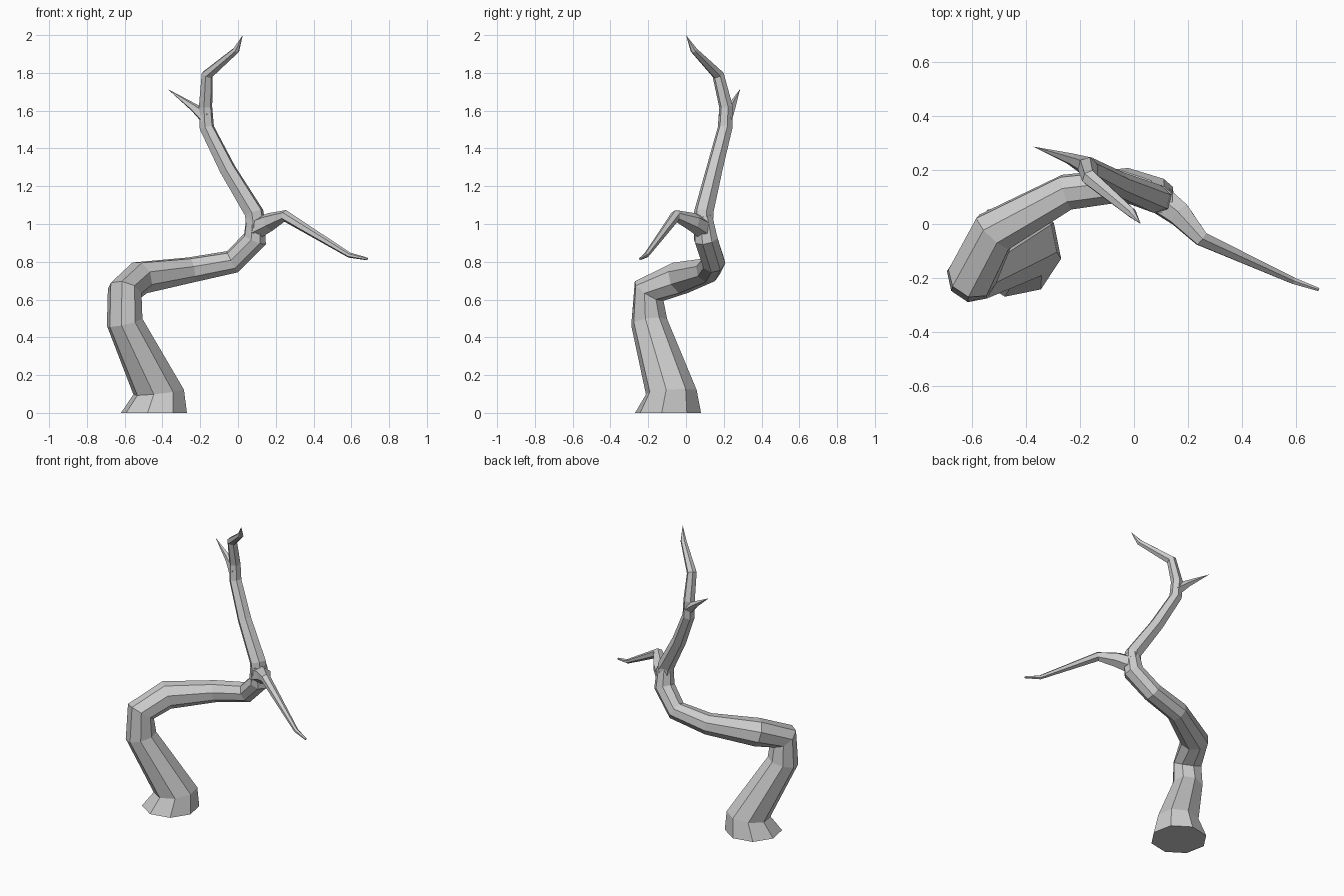
import bpy, bmesh, math
from mathutils import Vector

if "Cube" in bpy.data.objects:
    bpy.data.objects.remove(bpy.data.objects["Cube"])


def limb(name, path, sides, phase=0.0, start_dir=None, pointed=False):
    """Sweep a faceted tube along (x, y, z, radius) points without twisting."""
    pts = [Vector(p[:3]) for p in path]
    radii = [p[3] for p in path]
    segs = [(b - a).normalized() for a, b in zip(pts, pts[1:])]
    tangents = [Vector(start_dir) if start_dir else segs[0]]
    tangents += [(a + b).normalized() for a, b in zip(segs, segs[1:])]
    tangents.append(segs[-1])

    # reference axis carried from ring to ring
    up = Vector((0, 0, 1))
    axis = up.rotation_difference(tangents[0]) @ Vector((math.cos(phase), math.sin(phase), 0))
    bm = bmesh.new()
    rings = []
    last = len(pts) - 1
    for i, (p, r, t) in enumerate(zip(pts, radii, tangents)):
        if i:
            axis = tangents[i - 1].rotation_difference(t) @ axis
        if i == last and pointed:
            rings.append([bm.verts.new(p)])
            break
        side = t.cross(axis)
        rings.append([bm.verts.new(p + r * (axis * math.cos(a) + side * math.sin(a)))
                      for a in (2 * math.pi * k / sides for k in range(sides))])

    for lo, hi in zip(rings, rings[1:]):
        for k in range(sides):
            n = (k + 1) % sides
            if len(hi) == 1:
                bm.faces.new((lo[k], lo[n], hi[0]))
            else:
                bm.faces.new((lo[k], lo[n], hi[n], hi[k]))
    bm.faces.new(rings[0][::-1])
    if not pointed:
        bm.faces.new(rings[-1])
    bmesh.ops.recalc_face_normals(bm, faces=bm.faces)
    mesh = bpy.data.meshes.new(name)
    bm.to_mesh(mesh)
    bm.free()
    obj = bpy.data.objects.new(name, mesh)
    bpy.context.collection.objects.link(obj)
    return obj


# Flared foot, leaning stem and the long bend up to the fork
limb("trunk", [
    (-0.445, -0.095, 0.00, 0.178),
    (-0.42, -0.078, 0.11, 0.137),
    (-0.60, -0.195, 0.48, 0.098),
    (-0.60, -0.195, 0.645, 0.093),
    (-0.52, -0.03, 0.715, 0.09),
    (-0.25, 0.118, 0.757, 0.069),
    (-0.03, 0.145, 0.80, 0.064),
    (0.09, 0.105, 0.92, 0.066),
    (0.095, 0.09, 1.04, 0.052),
], 8, math.radians(-11), (0, 0, 1))

# Main stem above the fork
limb("upper_stem", [
    (0.10, 0.09, 0.95, 0.055),
    (0.085, 0.093, 1.06, 0.053),
    (-0.055, 0.15, 1.29, 0.045),
    (-0.165, 0.207, 1.51, 0.040),
    (-0.172, 0.212, 1.62, 0.037),
    (-0.163, 0.17, 1.79, 0.032),
    (-0.01, 0.042, 1.92, 0.019),
    (0.025, 0.0, 2.00, 0),
], 6, 0.3, pointed=True)

# Drooping side branch
limb("side_branch", [
    (0.085, 0.10, 0.97, 0.060),
    (0.17, 0.035, 1.01, 0.050),
    (0.25, -0.055, 1.043, 0.031),
    (0.59, -0.21, 0.835, 0.014),
    (0.685, -0.243, 0.815, 0.007),
], 6, 0.3)

# Short twig near the top
limb("twig", [
    (-0.165, 0.208, 1.56, 0.040),
    (-0.235, 0.24, 1.617, 0.023),
    (-0.373, 0.287, 1.715, 0),
], 5, pointed=True)
